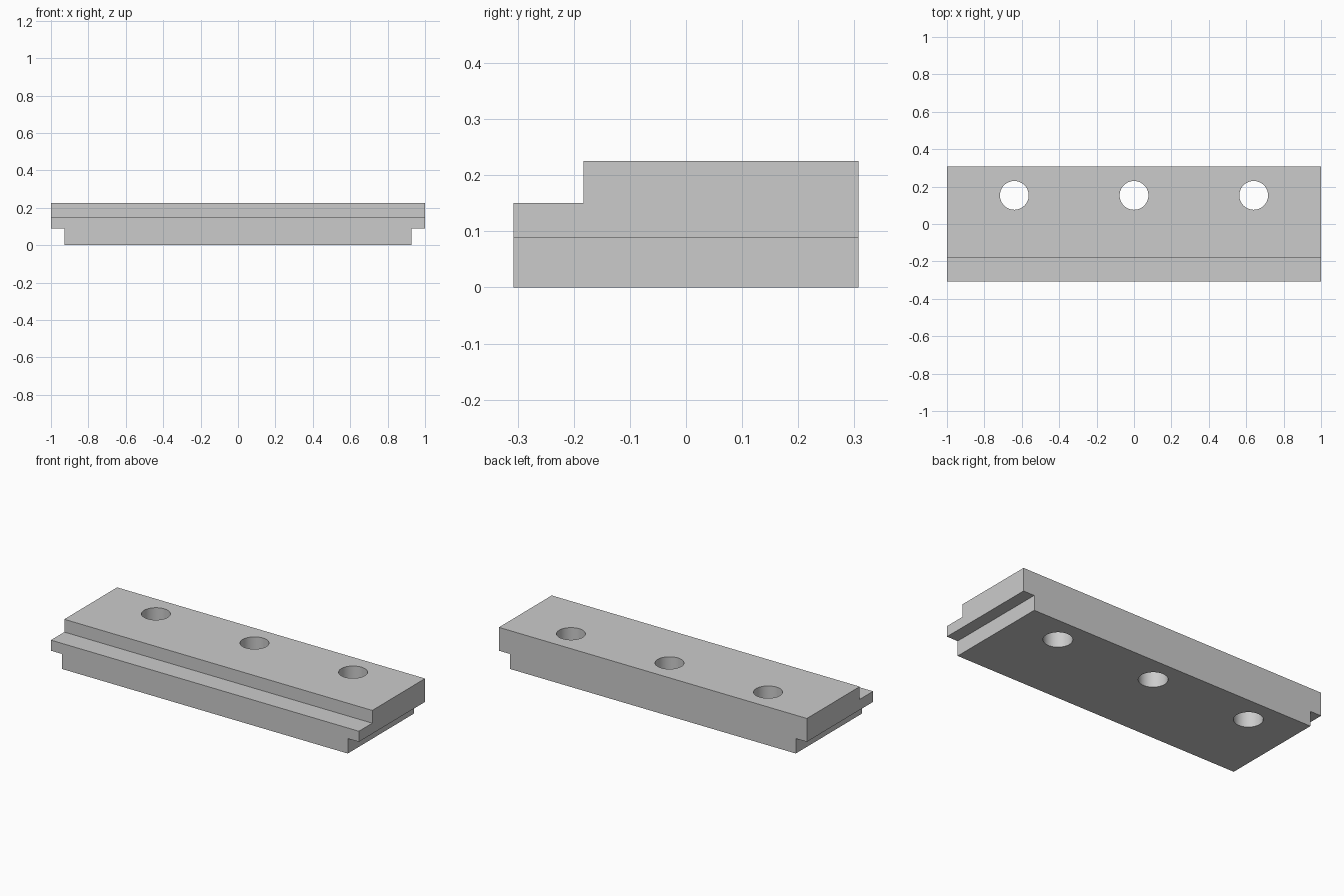
import bpy
import bmesh
import math
from mathutils import Matrix

old = bpy.data.objects.get("Cube")
if old:
    bpy.data.objects.remove(old, do_unlink=True)

HALF_DEPTH = 0.307
HEIGHT = 0.225
FOOT_HEIGHT = 0.088
FOOT_HALF = 0.928
STEP_Y, STEP_Z = -0.183, 0.15
HOLE_Y, HOLE_RADIUS = 0.153, 0.077

grey = bpy.data.materials.new("plain_grey")
grey.use_nodes = True
colour = (0.6, 0.6, 0.6, 1)
grey.diffuse_color = colour
grey.node_tree.nodes["Principled BSDF"].inputs["Base Color"].default_value = colour


def make_object(name, bm):
    bmesh.ops.recalc_face_normals(bm, faces=bm.faces[:])
    mesh = bpy.data.meshes.new(name)
    bm.to_mesh(mesh)
    bm.free()
    mesh.materials.append(grey)
    obj = bpy.data.objects.new(name, mesh)
    bpy.context.collection.objects.link(obj)
    return obj


def cut(target, cutter):
    """Subtract the cutter, bake the result and drop the cutter."""
    cutter.hide_render = True
    mod = target.modifiers.new(cutter.name, "BOOLEAN")
    mod.operation = "DIFFERENCE"
    mod.solver = "EXACT"
    mod.object = cutter
    bpy.ops.object.select_all(action="DESELECT")
    bpy.context.view_layer.objects.active = target
    target.select_set(True)
    bpy.ops.object.modifier_apply(modifier=mod.name)
    bpy.data.objects.remove(cutter, do_unlink=True)


# Bar: T-shaped front profile with overhanging ends, extruded in depth
right_side = [(FOOT_HALF, 0), (FOOT_HALF, FOOT_HEIGHT), (1, FOOT_HEIGHT), (1, HEIGHT)]
profile = right_side + [(-x, z) for x, z in reversed(right_side)]
bm = bmesh.new()
face = bm.faces.new([bm.verts.new((x, -HALF_DEPTH, z)) for x, z in profile])
extruded = bmesh.ops.extrude_face_region(bm, geom=[face])["geom"]
bmesh.ops.translate(bm, vec=(0, 2 * HALF_DEPTH, 0),
                    verts=[v for v in extruded if isinstance(v, bmesh.types.BMVert)])
bar = make_object("mounting_bar", bm)

# Lowered ledge along the front edge
bm = bmesh.new()
bmesh.ops.create_cube(bm, size=1, matrix=Matrix.Translation((0, STEP_Y - 0.5, STEP_Z + 0.5))
                      @ Matrix.Diagonal((3, 1, 1, 1)))
cut(bar, make_object("ledge_cutter", bm))

# Three round through holes
bm = bmesh.new()
for x in (-0.64, 0, 0.64):
    bmesh.ops.create_cone(bm, cap_ends=True, segments=48, radius1=HOLE_RADIUS,
                          radius2=HOLE_RADIUS, depth=1,
                          matrix=Matrix.Translation((x, HOLE_Y, 0.1)))
cut(bar, make_object("hole_cutter", bm))

bpy.ops.object.shade_smooth_by_angle(angle=math.radians(30))
